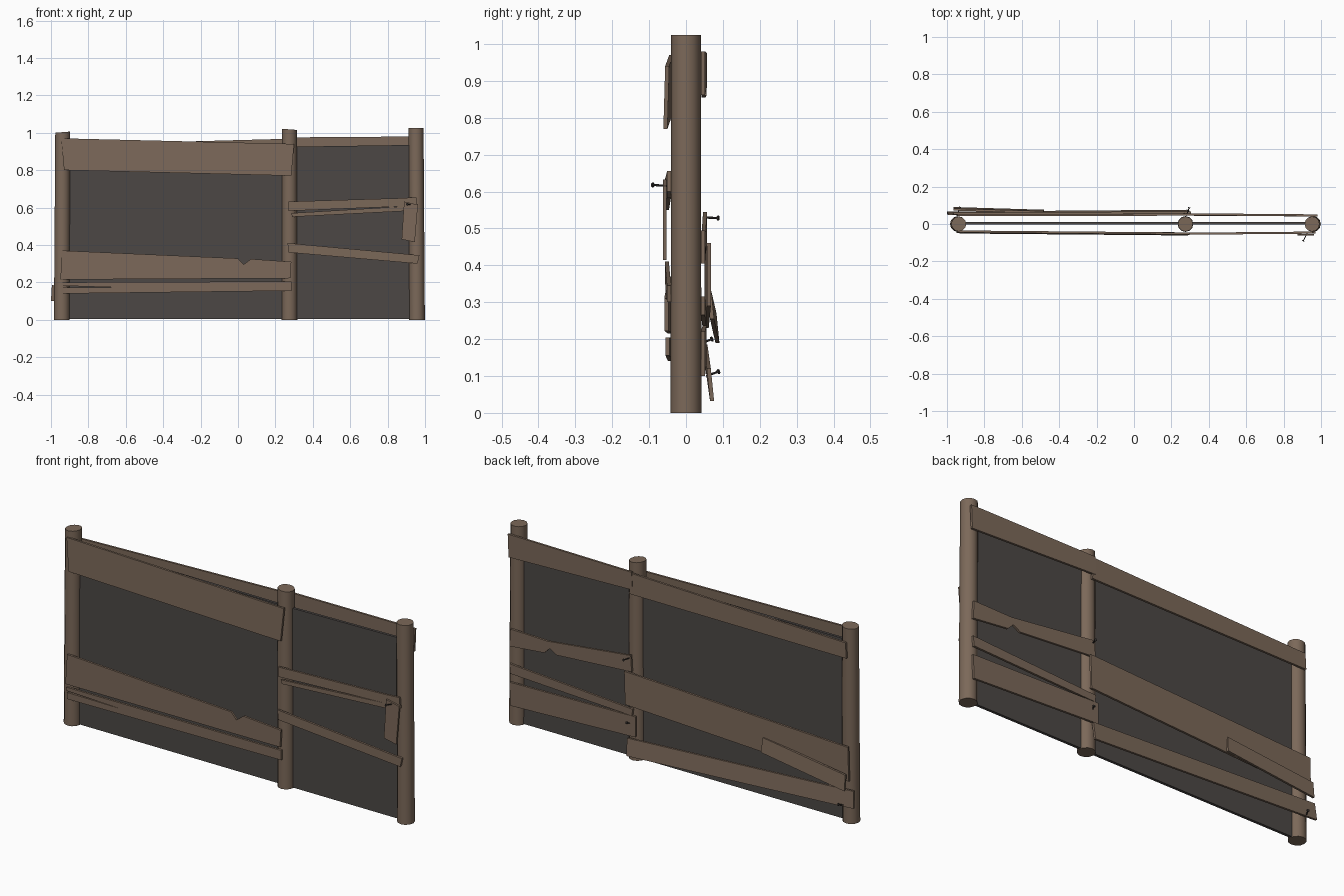
import bpy, bmesh, math
from mathutils import Vector

cube = bpy.data.objects.get("Cube")
if cube:
    bpy.data.objects.remove(cube, do_unlink=True)


def material(name, rgb):
    m = bpy.data.materials.new(name)
    m.use_nodes = True
    m.diffuse_color = (*rgb, 1)
    m.node_tree.nodes["Principled BSDF"].inputs["Base Color"].default_value = (*rgb, 1)
    return m


WOOD = material("weathered_wood", (0.20, 0.14, 0.10))
DARK = material("dark_panel", (0.072, 0.064, 0.06))
IRON = material("nail_iron", (0.035, 0.03, 0.028))


def finish(name, bm, mat):
    bmesh.ops.recalc_face_normals(bm, faces=bm.faces[:])
    mesh = bpy.data.meshes.new(name)
    bm.to_mesh(mesh)
    bm.free()
    mesh.materials.append(mat)
    ob = bpy.data.objects.new(name, mesh)
    bpy.context.collection.objects.link(ob)
    return ob


def board(name, outline, y_left, y_right, lean=0.0, thick=0.011, mat=WOOD):
    """Extrude an x-z outline; its middle depth runs from y_left to y_right."""
    xs = [p[0] for p in outline]
    zmid = sum(p[1] for p in outline) / len(outline)
    bm = bmesh.new()
    verts = []
    for x, z in outline:
        t = (x - min(xs)) / (max(xs) - min(xs))
        y = y_left + (y_right - y_left) * t + lean * (z - zmid)
        verts.append(bm.verts.new((x, y - thick / 2, z)))
    face = bm.faces.new(verts)
    new = bmesh.ops.extrude_face_region(bm, geom=[face])["geom"]
    bmesh.ops.translate(bm, vec=(0, thick, 0),
                        verts=[g for g in new if isinstance(g, bmesh.types.BMVert)])
    return finish(name, bm, mat)


def post(name, x_base, x_top, height, slope):
    """Round post with a slight tilt and a slanted cut on top."""
    bm = bmesh.new()
    bmesh.ops.create_cone(bm, cap_ends=True, segments=12, radius1=0.042,
                          radius2=0.040, depth=1)
    for v in bm.verts:
        top = v.co.z > 0
        v.co.z = height + slope * v.co.x if top else 0
        v.co.x += x_top if top else x_base
    ob = finish(name, bm, WOOD)
    bpy.ops.object.select_all(action="DESELECT")
    ob.select_set(True)
    bpy.context.view_layer.objects.active = ob
    bpy.ops.object.shade_smooth_by_angle(angle=math.radians(40))


def nail(name, start, end):
    """Thin shaft with a flat head at its outer end."""
    a, b = Vector(start), Vector(end)
    turn = (b - a).to_track_quat("Z", "Y").to_matrix().to_4x4()
    bm = bmesh.new()
    for radius, depth, centre in ((0.003, (b - a).length, (a + b) / 2), (0.007, 0.004, b)):
        part = bmesh.ops.create_cone(bm, cap_ends=True, segments=6, radius1=radius,
                                     radius2=radius, depth=depth)["verts"]
        bmesh.ops.transform(bm, matrix=turn, verts=part)
        bmesh.ops.translate(bm, vec=centre, verts=part)
    finish(name, bm, IRON)


# Posts
post("right_post", -0.942, -0.937, 1.003, 0.08)
post("middle_post", 0.275, 0.275, 1.018, -0.08)
post("left_post", 0.957, 0.952, 1.024, 0.0)

# Dark sheet between the posts
board("dark_sheet", [(-0.94, 0.003), (0.955, 0.003), (0.955, 0.935), (0.275, 0.925),
                     (-0.94, 0.93)], 0.003, 0.003, thick=0.014, mat=DARK)

# Front boards, wide bay
board("front_top_board", [(-0.93, 0.80), (0.285, 0.77), (0.30, 0.94), (-0.945, 0.97)],
      -0.043, -0.053, 0.03)
board("front_low_board", [(-0.95, 0.215), (0.28, 0.222), (0.285, 0.31), (0.07, 0.325),
                          (0.03, 0.295), (0.0, 0.328), (-0.94, 0.37)], -0.043, -0.053)
board("front_split_board", [(-0.94, 0.14), (0.285, 0.155), (0.285, 0.205), (-0.945, 0.20),
                            (-0.945, 0.182), (-0.62, 0.172), (-0.942, 0.174)], -0.043, -0.05)

# Front boards, narrow bay
board("front_cracked_board", [(0.29, 0.55), (0.93, 0.583), (0.96, 0.60), (0.955, 0.655),
                              (0.865, 0.65), (0.27, 0.632), (0.27, 0.582), (0.88, 0.606),
                              (0.285, 0.57)], -0.052, -0.046)
board("front_sloping_board", [(0.27, 0.36), (0.96, 0.30), (0.97, 0.345), (0.265, 0.41)],
      -0.052, -0.046)
board("front_short_board", [(0.875, 0.43), (0.945, 0.415), (0.962, 0.615), (0.888, 0.632)],
      -0.058, -0.058, thick=0.009)

# Back boards, narrow bay
board("back_top_board", [(0.265, 0.885), (0.975, 0.862), (0.98, 0.98), (0.27, 0.975)],
      0.052, 0.046)
board("back_torn_board", [(0.27, 0.462), (0.70, 0.432), (0.74, 0.455), (0.77, 0.425),
                          (0.97, 0.405), (0.965, 0.495), (0.75, 0.49), (0.275, 0.545)],
      0.052, 0.046)
board("back_thin_board", [(0.27, 0.235), (0.965, 0.265), (0.97, 0.315), (0.265, 0.27)],
      0.05, 0.046)
board("back_low_board", [(0.25, 0.13), (0.965, 0.10), (0.97, 0.22), (0.25, 0.235)],
      0.05, 0.046)

# Back boards, wide bay
board("back_wide_top_board", [(-0.95, 0.855), (0.285, 0.86), (0.28, 0.968), (-0.945, 0.935)],
      0.047, 0.05)
board("back_wide_middle_board", [(-0.97, 0.23), (0.30, 0.29), (0.305, 0.46), (-0.965, 0.405)],
      0.056, 0.062)
board("back_broken_board", [(-0.965, 0.19), (-0.48, 0.255), (-0.485, 0.33), (-0.965, 0.27)],
      0.078, 0.07, -0.1)
board("back_wide_low_board", [(-1.0, 0.10), (0.285, 0.032), (0.29, 0.12), (-0.995, 0.185)],
      0.06, 0.063, -0.1)

# Nails
nail("front_nail", (0.925, -0.05, 0.615), (0.905, -0.09, 0.618))
nail("back_middle_nail", (0.28, 0.045, 0.53), (0.295, 0.087, 0.528))
nail("back_corner_nail", (-0.945, 0.055, 0.10), (-0.93, 0.088, 0.112))
nail("back_low_nail", (0.28, 0.045, 0.19), (0.29, 0.07, 0.20))
